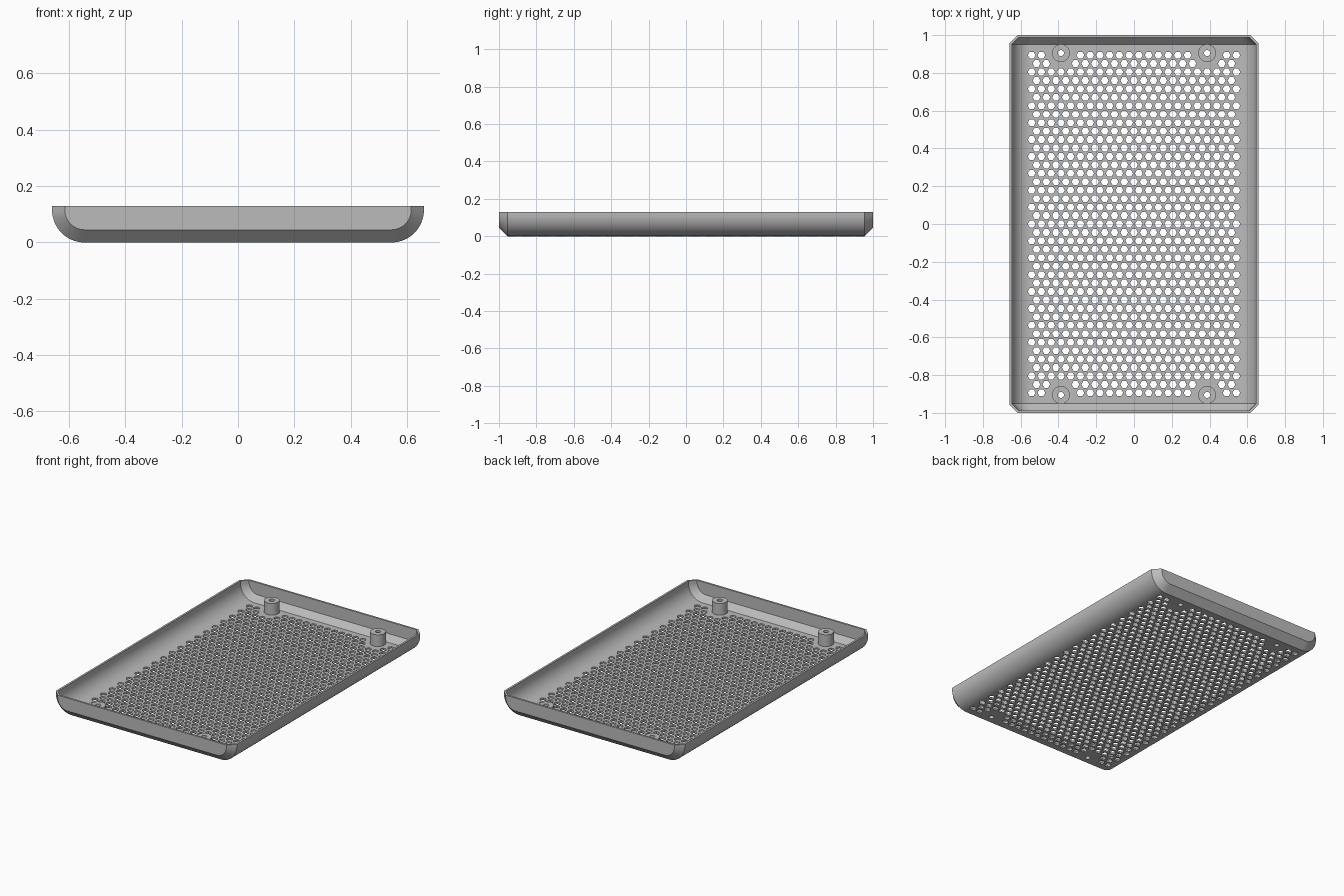
import bpy, bmesh, math

if "Cube" in bpy.data.objects:
    bpy.data.objects.remove(bpy.data.objects["Cube"])

WALL = 0.013          # shell thickness
HEIGHT = 0.13
CHAMFER = 0.045       # sloped border around each end wall

grey = bpy.data.materials.new("light_grey")
grey.diffuse_color = (0.5, 0.5, 0.5, 1)
grey.use_nodes = True
grey.node_tree.nodes["Principled BSDF"].inputs["Base Color"].default_value = grey.diffuse_color


def make_object(name, bm):
    bmesh.ops.recalc_face_normals(bm, faces=bm.faces)
    mesh = bpy.data.meshes.new(name)
    bm.to_mesh(mesh)
    bm.free()
    mesh.materials.append(grey)
    obj = bpy.data.objects.new(name, mesh)
    bpy.context.collection.objects.link(obj)
    return obj


def u_profile(half_w, bottom, top, r, steps=16):
    """Flat-bottomed section with rounded lower corners, as (x, z)."""
    right = [(half_w, top)]
    for i in range(steps + 1):
        a = math.pi / 2 * i / steps
        right.append((half_w - r + r * math.cos(a), bottom + r - r * math.sin(a)))
    return right + [(-x, z) for x, z in reversed(right)]


def tray_solid(name, half_w, half_l, bottom, top, r, c):
    """Section swept along y, stepped in by c at both ends."""
    bm = bmesh.new()
    stations = [(-half_l, c), (-half_l + c, 0), (half_l - c, 0), (half_l, c)]
    rings = []
    for y, inset in stations:
        pts = u_profile(half_w - inset, bottom + inset, top, r - inset)
        rings.append([bm.verts.new((x, y, z)) for x, z in pts])
    n = len(rings[0])
    for a, b in zip(rings, rings[1:]):
        for i in range(n - 1):
            bm.faces.new((a[i], a[i + 1], b[i + 1], b[i]))
    # top strips and end walls
    for a, b in zip(rings, rings[1:]):
        bm.faces.new((a[-1], a[0], b[0], b[-1]))
    bm.faces.new(rings[0])
    bm.faces.new(rings[-1])
    return make_object(name, bm)


def add_prism(bm, x, y, r, z0, z1, sides):
    rings = []
    for z in (z0, z1):
        rings.append([bm.verts.new((x + r * math.cos(math.tau * i / sides),
                                    y + r * math.sin(math.tau * i / sides), z))
                      for i in range(sides)])
    lo, hi = rings
    bm.faces.new(lo[::-1])
    bm.faces.new(hi)
    for i in range(sides):
        j = (i + 1) % sides
        bm.faces.new((lo[i], lo[j], hi[j], hi[i]))


def cut(obj, cutter):
    mod = obj.modifiers.new("cut", 'BOOLEAN')
    mod.operation = 'DIFFERENCE'
    mod.solver = 'MANIFOLD'
    mod.object = cutter
    bpy.context.view_layer.objects.active = obj
    bpy.ops.object.modifier_apply(modifier=mod.name)


# Shell and its hollow
tray = tray_solid("tray", 0.66, 1.0, 0, HEIGHT, 0.115, CHAMFER)
hollow = tray_solid("hollow_cutter", 0.66 - WALL, 1 - WALL, WALL, HEIGHT + 0.05,
                    0.115 - WALL, CHAMFER - WALL * 0.586)
cut(tray, hollow)

# Screw standoffs in the four corners
posts = [(sx * 0.387, sy * 0.905) for sx in (-1, 1) for sy in (-1, 1)]
bm = bmesh.new()
for x, y in posts:
    add_prism(bm, x, y, 0.047, WALL - 0.004, 0.09, 32)
standoffs = make_object("standoffs", bm)

# Staggered hexagonal vents, left out around the standoffs, plus screw holes
bm = bmesh.new()
PITCH, ROW = 0.0516, 0.0447
for row in range(41):
    y = (row - 20) * ROW
    count = 22 - row % 2
    for col in range(count):
        x = (col - (count - 1) / 2) * PITCH
        if all(math.hypot(x - px, y - py) > 0.075 for px, py in posts):
            add_prism(bm, x, y, 0.0205, -0.05, 0.2, 6)
for x, y in posts:
    add_prism(bm, x, y, 0.016, -0.05, 0.2, 24)
holes = make_object("hole_cutter", bm)
cut(tray, holes)
cut(standoffs, holes)

for helper in (hollow, holes):
    bpy.data.objects.remove(helper)

# Smooth the rounded sides, keep the chamfers and holes crisp
for obj in (tray, standoffs):
    bpy.ops.object.select_all(action='DESELECT')
    obj.select_set(True)
    bpy.context.view_layer.objects.active = obj
    bpy.ops.object.shade_smooth_by_angle(angle=math.radians(30))
